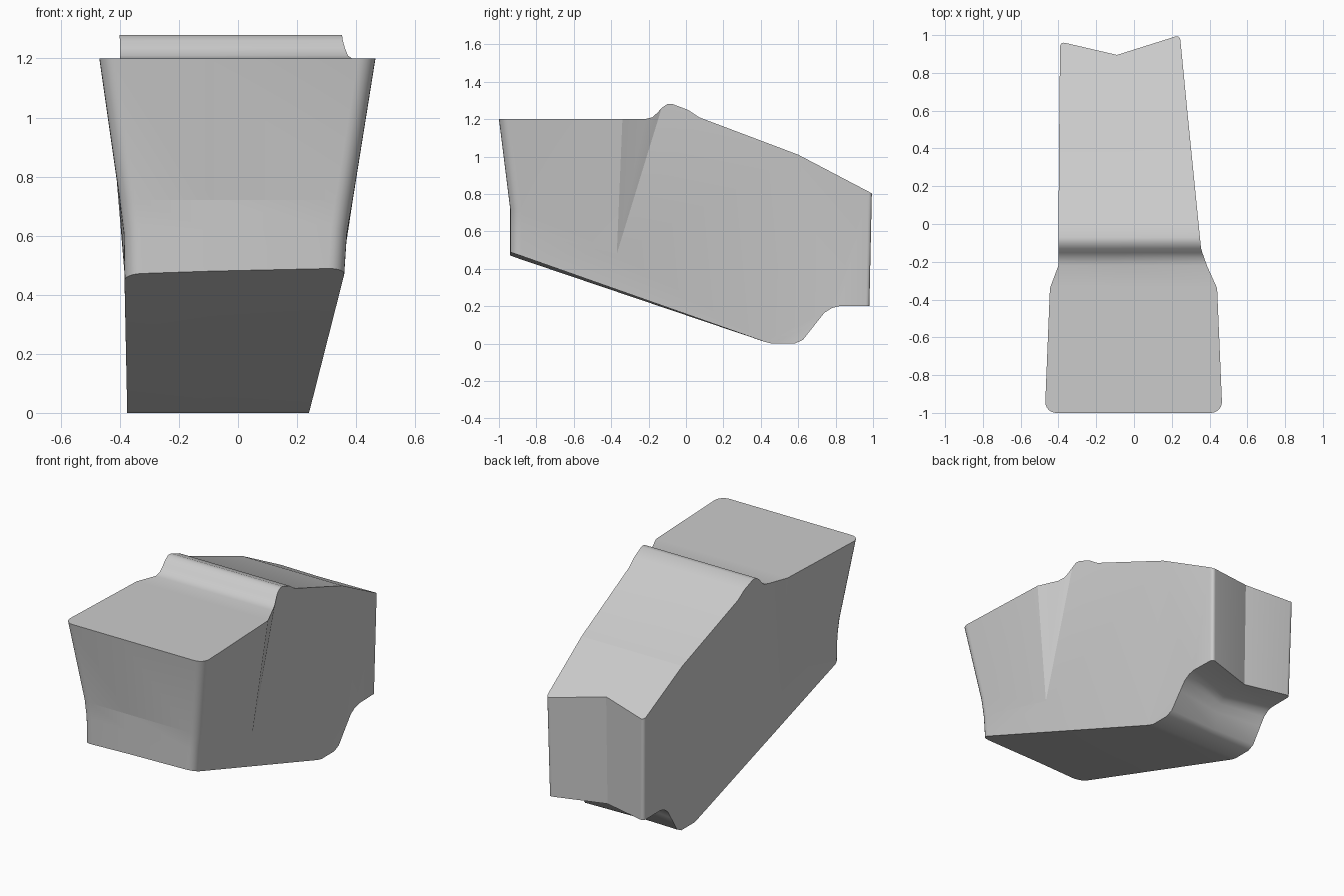
import bpy, bmesh

if "Cube" in bpy.data.objects:
    bpy.data.objects.remove(bpy.data.objects["Cube"])

# Side profile, going round from the top front: (y, z, right x[, left x])
PROFILE = [
    (-1.0, 1.2, .468, -.472), (-.94, .72, .39, -.402), (-.94, .62, .374, -.389),
    (-.94, .48, .365),
    # underside and rear step
    (.42, .01, .243), (.46, 0, .24), (.58, 0, .24), (.625, .02, .24),
    (.70, .115, .24), (.74, .165, .24), (.78, .19, .24), (.82, .20, .24),
    # rear wall
    (.987, .20, .235), (1.0, .80, .243),
    # sloping top and crest
    (.60, 1.01, .282), (.07, 1.21, .335), (.01, 1.25, .341), (-.07, 1.28, .349),
    (-.10, 1.28, .352), (-.13, 1.26, .355), (-.152, 1.235, .362),
    (-.18, 1.21, .372), (-.22, 1.2, .386, -.4), (-.34, 1.2, .44, -.445)]
MID_X = -.09
CREASE = (-.37, .48, .352)          # foot of the flare on each side
CREST = 19                          # profile point where the flare ends
N = len(PROFILE)

bm = bmesh.new()


def column(side):
    """One run of profile vertices: left, middle or right."""
    verts = []
    for y, z, xr, *xl in PROFILE:
        left = xl[0] if xl else -.375 - .02 * z
        x = {'L': left, 'M': MID_X, 'R': xr}[side]
        # V notch in the rear, following the slope of the top
        w = 1.0 if y > .95 else max(0, min(1, (y - .6) / .2))
        dy = {'L': -.035, 'M': -.105, 'R': 0}[side] * w
        dz = -.525 * dy if z == .80 else 0
        if z == .48:
            dz = {'L': -.01, 'M': 0, 'R': .01}[side]
        verts.append(bm.verts.new((x, y + dy, z + dz)))
    return verts


L, M, R = (column(s) for s in 'LMR')

# Wrap-around skin in two strips
for a, b in ((L, M), (M, R)):
    for i in range(N):
        j = (i + 1) % N
        bm.faces.new((a[i], a[j], b[j], b[i]))

# Side walls: front flare, triangular transition, main wall
sharp = []
for col, x in ((L, -.385), (R, CREASE[2])):
    c = bm.verts.new((x, CREASE[0], CREASE[1]))
    bm.faces.new((col[0], col[1], col[2], c, col[N - 1]))
    bm.faces.new([c] + col[CREST:])
    bm.faces.new([c] + col[2:CREST + 1])
    sharp += list(c.link_edges)

# Crisp creases on the front, the top slope and the rear notch
for i in (1, 14):
    sharp += [bm.edges.get((L[i], M[i])), bm.edges.get((M[i], R[i]))]
sharp.append(bm.edges.get((M[12], M[13])))
for e in sharp:
    e.smooth = False

# Rounded upright corners
bmesh.ops.recalc_face_normals(bm, faces=bm.faces[:])
front = [bm.edges.get((c[i], c[i + 1])) for c in (L, R) for i in range(3)]
rear = [bm.edges.get((c[12], c[13])) for c in (L, R)]
bmesh.ops.bevel(bm, geom=front, offset=.06, segments=6, profile=.5, affect='EDGES')
rear = [e for e in rear if e.is_valid]
bmesh.ops.bevel(bm, geom=rear, offset=.025, segments=4, profile=.5, affect='EDGES')
bmesh.ops.triangulate(bm, faces=[f for f in bm.faces if len(f.verts) > 4])
bmesh.ops.recalc_face_normals(bm, faces=bm.faces[:])

mesh = bpy.data.meshes.new("wedge_body")
bm.to_mesh(mesh)
bm.free()
body = bpy.data.objects.new("wedge_body", mesh)
bpy.context.collection.objects.link(body)

# Smooth curves, sharp edges
bpy.context.view_layer.objects.active = body
body.select_set(True)
bpy.ops.object.shade_smooth_by_angle(angle=.6)
